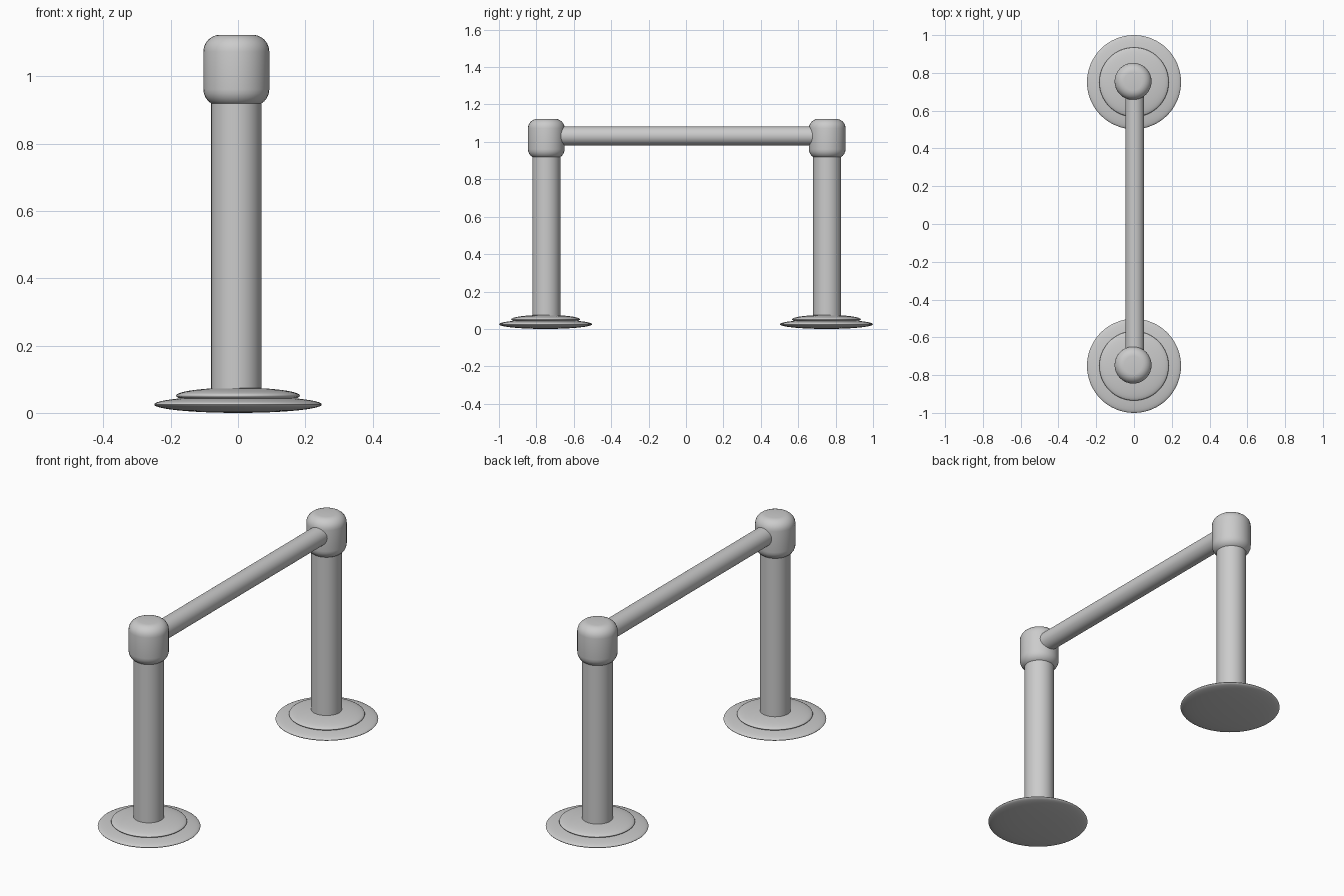
import bpy, math

if "Cube" in bpy.data.objects:
    bpy.data.objects.remove(bpy.data.objects["Cube"])

DX, DY = -0.005, 0.004   # slight offset of posts from their bases


def finish(ob, name, angle=40):
    ob.name = name
    bpy.ops.object.shade_smooth_by_angle(angle=math.radians(angle))
    return ob


def cylinder(name, r, depth, loc, rot=(0, 0, 0), bevel=0):
    bpy.ops.mesh.primitive_cylinder_add(vertices=32, radius=r, depth=depth,
                                        location=loc, rotation=rot)
    ob = bpy.context.object
    if bevel:
        mod = ob.modifiers.new("rounding", 'BEVEL')
        mod.width = bevel
        mod.segments = 6
        mod.limit_method = 'ANGLE'
        mod.angle_limit = math.radians(40)
        bpy.ops.object.modifier_apply(modifier=mod.name)
    return finish(ob, name)


def disc(name, r, half, loc):
    # Flattened lens-shaped plate
    bpy.ops.mesh.primitive_uv_sphere_add(segments=64, ring_count=24,
                                         radius=1, location=loc)
    ob = bpy.context.object
    ob.scale = (r, r, half)
    bpy.ops.object.transform_apply(location=False, rotation=False, scale=True)
    return finish(ob, name, 60)


for side, label in ((-1, "front"), (1, "back")):
    y = side * 0.751
    # Two-tier base
    disc(label + "_base_plate", 0.249, 0.025, (0, y, 0.025))
    disc(label + "_base_collar", 0.184, 0.024, (0, y, 0.051))
    # Post with rounded cap
    cylinder(label + "_post", 0.075, 0.93, (DX, y + DY, 0.505))
    cylinder(label + "_cap", 0.098, 0.212, (DX, y + DY, 1.017), bevel=0.05)

# Rail joining the caps
cylinder("rail", 0.05, 1.5, (0.004, DY, 1.032), (math.pi / 2, 0, 0))
